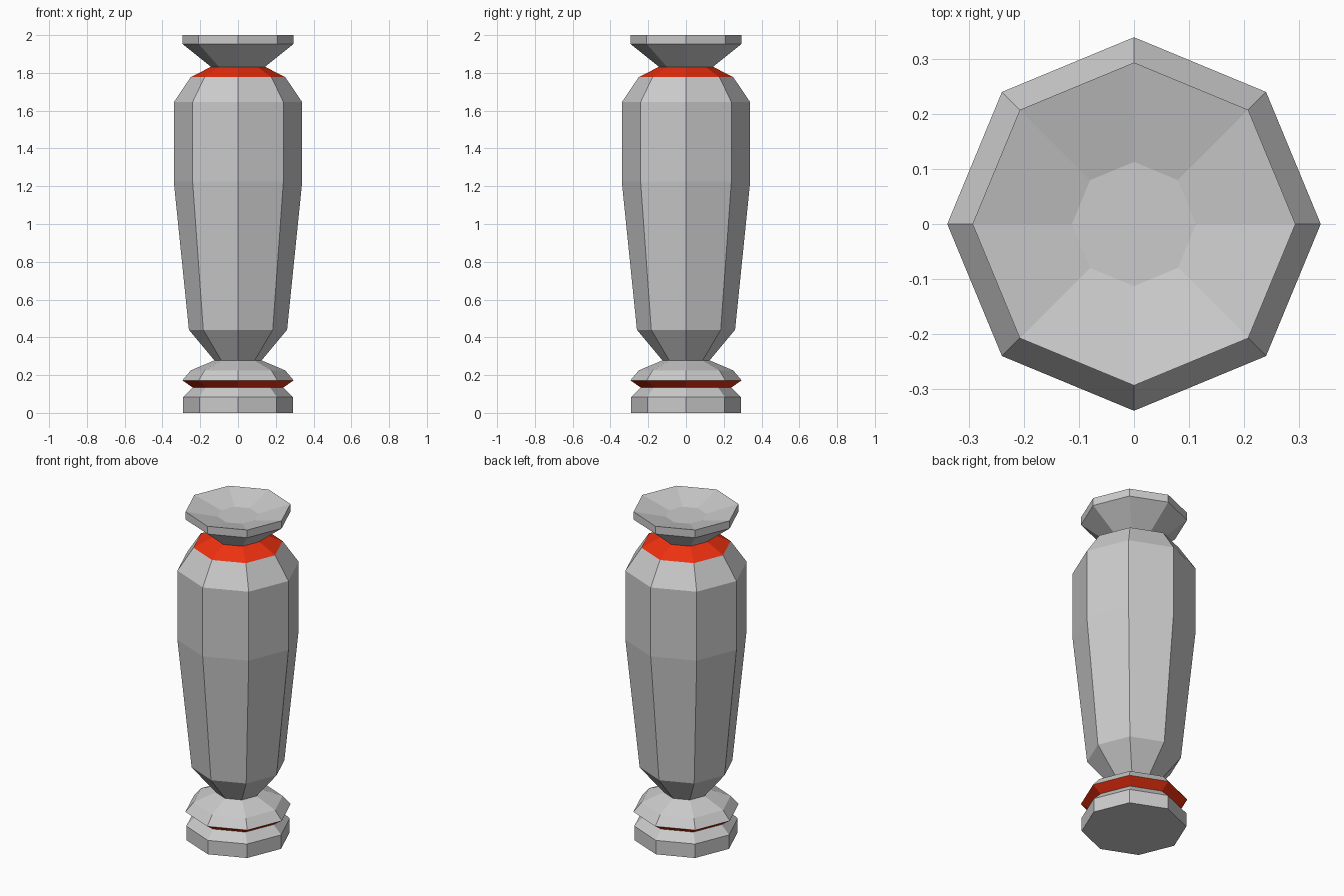
import bpy, bmesh
from math import cos, sin, pi

if "Cube" in bpy.data.objects:
    bpy.data.objects.remove(bpy.data.objects["Cube"])

SIDES = 8

red = bpy.data.materials.new("red_paint")
red.diffuse_color = (0.85, 0.03, 0.005, 1)
red.use_nodes = True
red.node_tree.nodes["Principled BSDF"].inputs["Base Color"].default_value = red.diffuse_color


def turned(name, profile, cap_start=False, cap_end=False, material=None):
    """Turn a (radius, height) profile, listed bottom to top outside, into an eight-sided band."""
    bm = bmesh.new()
    rings = [[bm.verts.new((r * cos(2 * pi * i / SIDES), r * sin(2 * pi * i / SIDES), z))
              for i in range(SIDES)] for r, z in profile]
    for low, high in zip(rings, rings[1:]):
        for i in range(SIDES):
            j = (i + 1) % SIDES
            bm.faces.new((low[i], low[j], high[j], high[i]))
    if cap_start:
        bm.faces.new(rings[0][::-1])
    if cap_end:
        bm.faces.new(rings[-1])
    mesh = bpy.data.meshes.new(name)
    bm.to_mesh(mesh)
    bm.free()
    if material:
        mesh.materials.append(material)
    obj = bpy.data.objects.new(name, mesh)
    bpy.context.collection.objects.link(obj)
    return obj


# Foot: plinth, red underside of the ring, and the collar above it
turned("foot", [(0.29, 0), (0.29, 0.085), (0.24, 0.135)], cap_start=True)
turned("foot_red_band", [(0.24, 0.135), (0.295, 0.172)], material=red)
turned("foot_collar", [(0.295, 0.172), (0.25, 0.225), (0.125, 0.278)])

# Tapered vase body with shoulder
turned("body", [(0.125, 0.278), (0.26, 0.44), (0.34, 1.225), (0.34, 1.645), (0.25, 1.778)])

# Red neck and the flared rim with its shallow dished top
turned("neck_red_band", [(0.25, 1.778), (0.143, 1.832)], material=red)
turned("rim_dish", [(0.143, 1.832), (0.294, 1.953), (0.294, 2.0), (0.113, 1.955)], cap_end=True)
